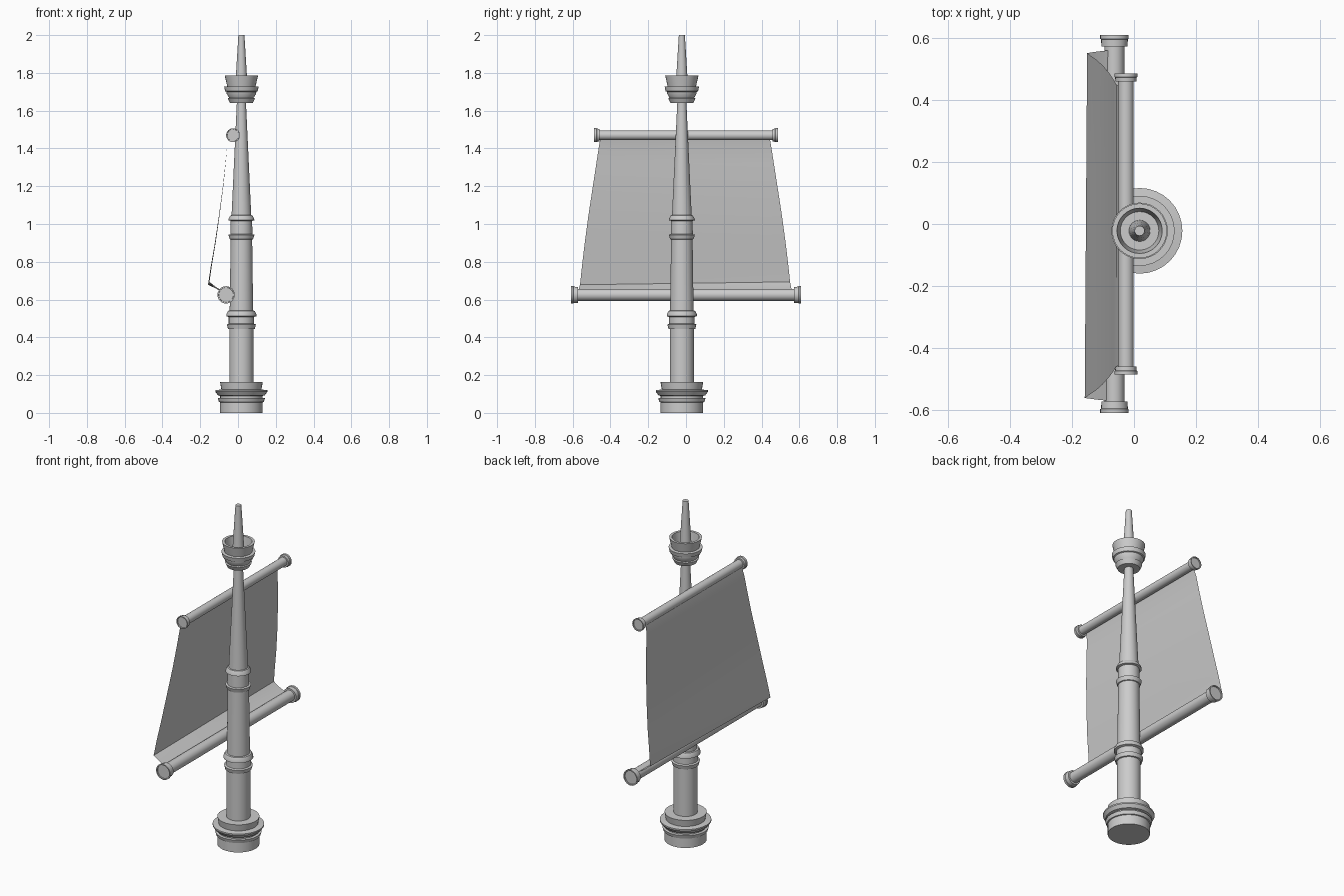
import bpy, bmesh, math
from mathutils import Matrix, Vector

if "Cube" in bpy.data.objects:
    bpy.data.objects.remove(bpy.data.objects["Cube"])


def finish(bm, name, angle=35):
    me = bpy.data.meshes.new(name)
    bm.to_mesh(me)
    bm.free()
    ob = bpy.data.objects.new(name, me)
    bpy.context.collection.objects.link(ob)
    bpy.ops.object.select_all(action='DESELECT')
    ob.select_set(True)
    bpy.context.view_layer.objects.active = ob
    bpy.ops.object.shade_smooth_by_angle(angle=math.radians(angle))
    return ob


def lathe(name, profile, matrix, segs=32):
    """Revolve (radius, height) points around z, then place with matrix."""
    bm = bmesh.new()
    vs = [bm.verts.new((r, 0, z)) for r, z in profile]
    es = [bm.edges.new(p) for p in zip(vs, vs[1:])]
    bmesh.ops.spin(bm, geom=vs + es, axis=(0, 0, 1), cent=(0, 0, 0),
                   angle=2 * math.pi, steps=segs, use_merge=True)
    bmesh.ops.remove_doubles(bm, verts=bm.verts, dist=1e-5)
    bmesh.ops.recalc_face_normals(bm, faces=bm.faces)
    bm.transform(matrix)
    return finish(bm, name)


mast = Matrix.Translation((0.018, -0.022, 0))

# stepped foot with two flared rings
lathe("mast_base", [(0, 0), (.113, 0), (.113, .056), (.119, .058), (.125, .078),
                    (.112, .08), (.112, .09), (.124, .093), (.138, .112), (.138, .12),
                    (.106, .124), (.113, .163), (0, .163)], mast)

# shaft with two pairs of collars
lathe("mast_shaft", [(0, .15), (.064, .15), (.064, .443), (.071, .445), (.077, .468),
                     (.067, .472), (.067, .508), (.080, .512), (.079, .524), (.071, .54),
                     (.062, .542), (.057, .918), (.062, .92), (.069, .943),
                     (.058, .946), (.057, 1.017), (.069, 1.02), (.067, 1.03), (.058, 1.045),
                     (.052, 1.047), (.024, 1.645), (0, 1.645)], mast)

# hollow lookout cup
lathe("lookout", [(0, 1.64), (.06, 1.64), (.072, 1.665), (.065, 1.668), (.078, 1.69),
                  (.079, 1.70), (.086, 1.703), (.091, 1.727), (.075, 1.729), (.088, 1.785),
                  (.073, 1.785), (.062, 1.70), (0, 1.70)], mast)

lathe("mast_tip", [(0, 1.69), (.035, 1.69), (.016, 2), (0, 2)], mast, 24)


# spars: a rod along y with flared, slightly recessed end caps
def spar(name, x, z, half, r, cap_r, cap_len):
    place = Matrix.Translation((x, 0, z)) @ Matrix.Rotation(-math.pi / 2, 4, 'X')
    lathe(name, [(0, -half + .02), (r, -half + .02), (r, half - .02), (0, half - .02)], place, 24)
    inner = half - cap_len
    for side, label in ((1, "rear"), (-1, "front")):
        prof = [(0, inner), (cap_r * .91, inner), (cap_r * .94, half - .014), (cap_r, half - .012),
                (cap_r, half), (cap_r * .86, half), (cap_r * .84, half - .006), (0, half - .006)]
        lathe(f"{name}_{label}_cap", [(rr, h * side) for rr, h in prof], place, 24)


spar("upper_spar", -.026, 1.47, .486, .025, .037, .027)
spar("lower_spar", -.063, .625, .609, .032, .046, .037)

# sail: rows of (x, z, half width), bellied and folded back to the lower spar
rows = [(-.048, 1.458, .448), (-.058, 1.41, .456), (-.066, 1.32, .470), (-.080, 1.19, .490),
        (-.100, 1.04, .513), (-.122, .89, .533), (-.141, .78, .546), (-.155, .686, .556)]
fold = [(-.155, .686, .556), (-.120, .664, .561), (-.082, .643, .565)]
cols = 12
bm = bmesh.new()
for strip in (rows, fold):
    grid = []
    for x, z, w in strip:
        drop = max(0, (1.45 - z) / .8)
        line = []
        for i in range(cols + 1):
            t = 2 * i / cols - 1
            skew = t * drop if z > .67 else t * .4
            line.append(bm.verts.new((x + .004 * skew, t * w - .005, z + .008 * skew)))
        grid.append(line)
    for a, b in zip(grid, grid[1:]):
        for i in range(cols):
            bm.faces.new((a[i], a[i + 1], b[i + 1], b[i]))
bmesh.ops.remove_doubles(bm, verts=bm.verts, dist=1e-5)
finish(bm, "sail")
